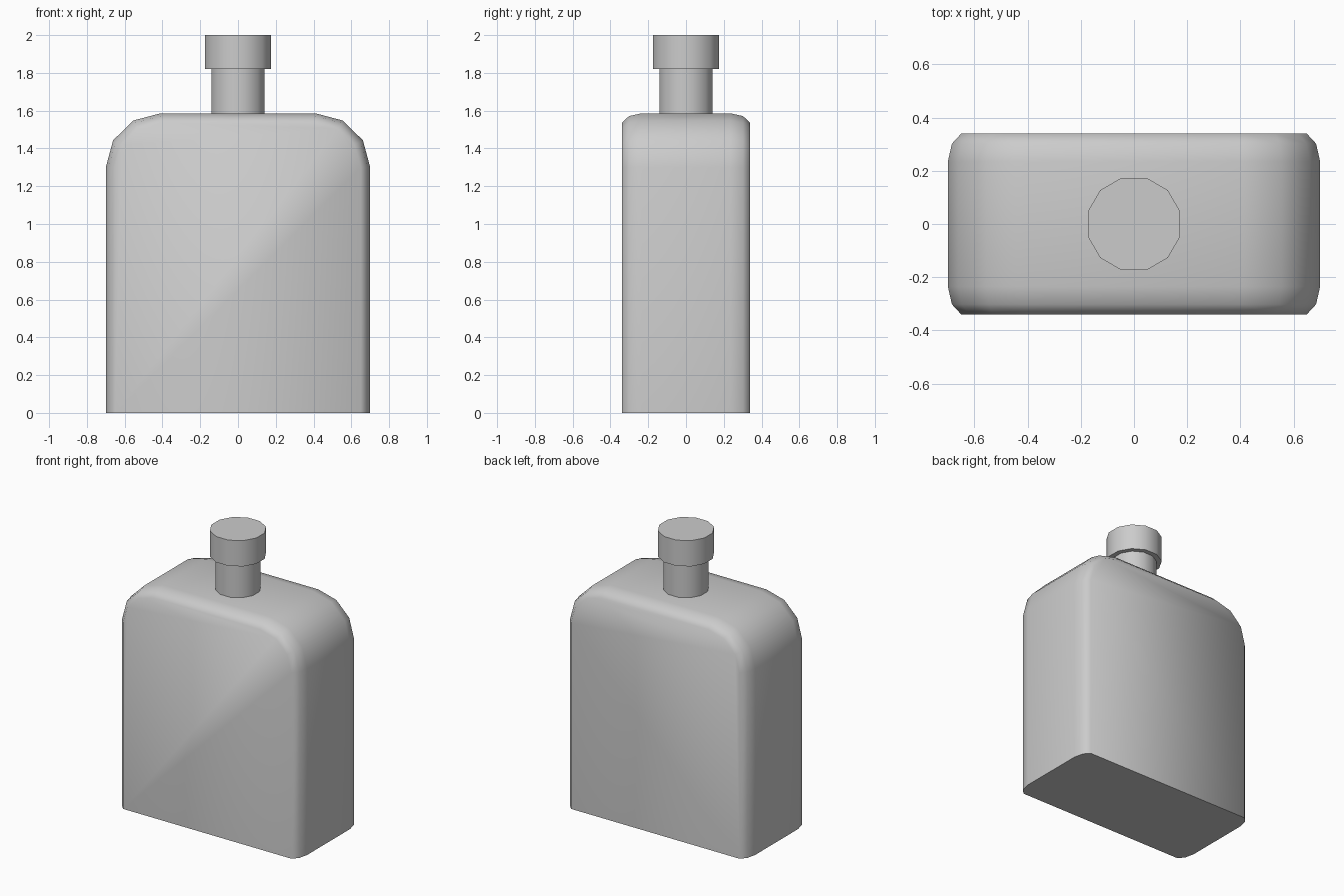
import bpy, bmesh
from math import radians, sin, cos

if "Cube" in bpy.data.objects:
    bpy.data.objects.remove(bpy.data.objects["Cube"])


def finish(bm, name):
    """Turn a bmesh into a smooth-by-angle object."""
    bmesh.ops.recalc_face_normals(bm, faces=bm.faces)
    mesh = bpy.data.meshes.new(name)
    bm.to_mesh(mesh)
    bm.free()
    obj = bpy.data.objects.new(name, mesh)
    bpy.context.collection.objects.link(obj)
    bpy.ops.object.select_all(action='DESELECT')
    obj.select_set(True)
    bpy.context.view_layer.objects.active = obj
    bpy.ops.object.shade_smooth_by_angle(angle=radians(60))
    return obj


def front_profile(inset):
    """Flat-bottomed outline with rounded shoulders, pulled in by inset."""
    right = [(0.70 - inset, 0.0)]
    for k in range(4):
        a = radians(30 * k)
        right.append((0.41 + (0.29 - inset) * cos(a),
                      1.30 + (0.286 - inset) * sin(a)))
    return right + [(-x, z) for x, z in reversed(right)]


# Body: shoulder outline lofted front to back with rounded rims
bm = bmesh.new()
half = [(0.34, 0.05), (0.302, 0.015), (0.235, 0.0)]
stations = [(-y, i) for y, i in half] + list(reversed(half))
rings = [[bm.verts.new((x, y, z)) for x, z in front_profile(i)]
         for y, i in stations]
for a, b in zip(rings, rings[1:]):
    n = len(a)
    for k in range(n - 1):
        bm.faces.new((a[k], a[k + 1], b[k + 1], b[k]))
bm.faces.new(rings[0])
bm.faces.new(rings[-1])
# Flat base as a single face
bm.faces.new([r[0] for r in rings] + [r[-1] for r in reversed(rings)])
finish(bm, "bottle_body")


def cylinder(name, radius, z0, z1, sides=12):
    bm = bmesh.new()
    ring = []
    for k in range(sides):
        a = radians(360 / sides * (k + 0.5))
        ring.append(bm.verts.new((radius * cos(a), radius * sin(a), z0)))
    base = bm.faces.new(ring)
    top = bmesh.ops.extrude_face_region(bm, geom=[base], use_keep_orig=True)
    verts = [g for g in top["geom"] if isinstance(g, bmesh.types.BMVert)]
    bmesh.ops.translate(bm, verts=verts, vec=(0, 0, z1 - z0))
    return finish(bm, name)


# Neck and stopper
cylinder("bottle_neck", 0.146, 1.58, 1.82)
cylinder("bottle_cap", 0.18, 1.82, 2.0)
